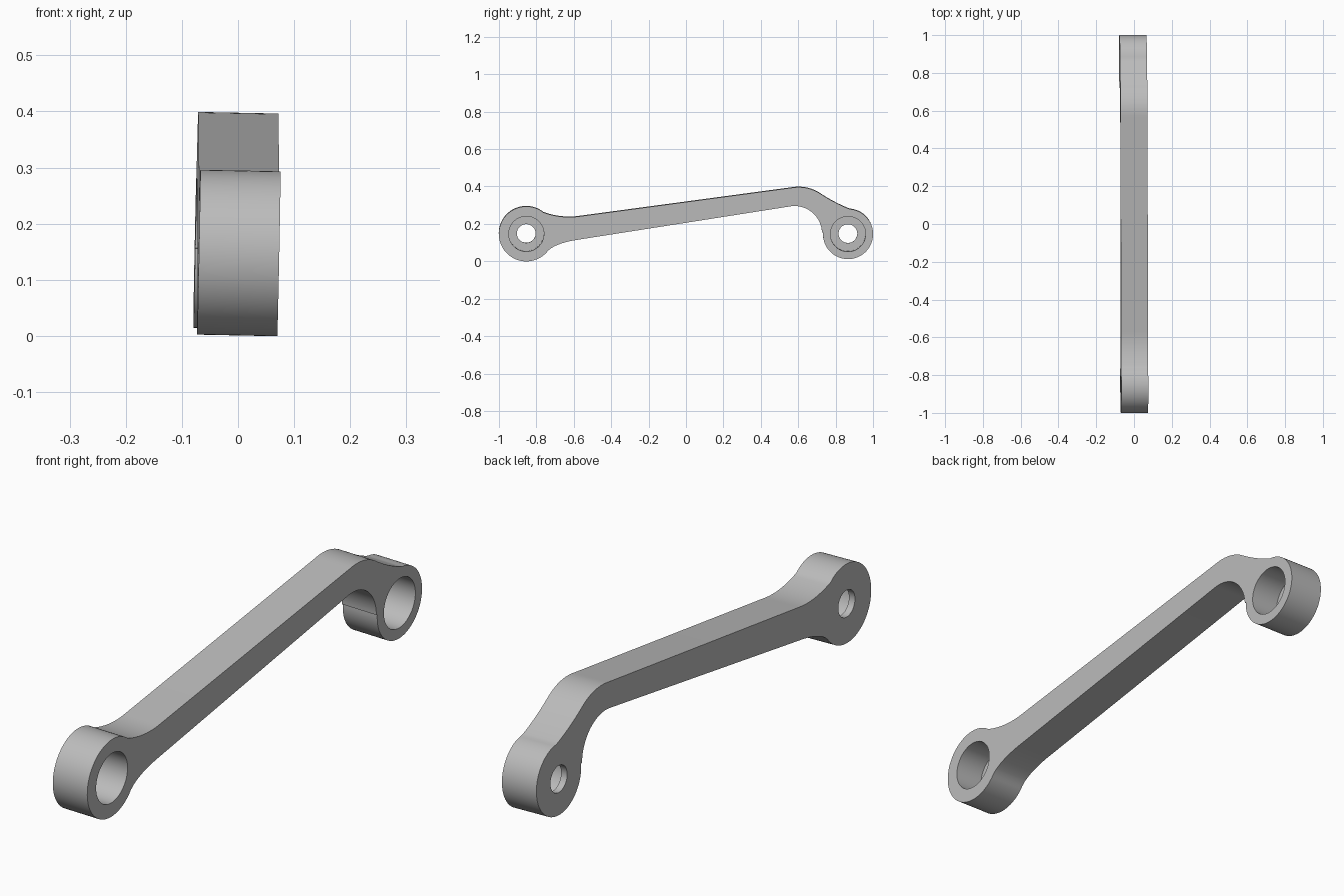
import bpy, bmesh
from math import cos, sin, radians
from mathutils import Vector, Matrix

cube = bpy.data.objects.get("Cube")
if cube:
    bpy.data.objects.remove(cube, do_unlink=True)

HALF = 0.0715       # half the thickness of the link
FLOOR = 0.025       # web left at the bottom of each counterbore
FRONT, FRONT_R = (-0.854, 0.148), 0.147
BACK, BACK_R = (0.866, 0.147), 0.134

grey = bpy.data.materials.new("plain grey")
grey.use_nodes = True
colour = (0.5, 0.5, 0.5, 1)
grey.diffuse_color = colour
grey.node_tree.nodes["Principled BSDF"].inputs["Base Color"].default_value = colour


def arc(centre, r, start, end, n):
    angles = [radians(start + (end - start) * i / n) for i in range(n + 1)]
    return [(centre[0] + r * cos(a), centre[1] + r * sin(a)) for a in angles]


def bend(a, b, c, n=12):
    a, b, c = Vector(a), Vector(b), Vector(c)
    ts = [i / n for i in range(n + 1)]
    return [tuple(a * (1 - t) ** 2 + b * 2 * t * (1 - t) + c * t * t) for t in ts]


def slab(name, outline, x0, x1):
    """Extrude a closed (y, z) outline along x."""
    bm = bmesh.new()
    face = bm.faces.new([bm.verts.new((x0, y, z)) for y, z in outline])
    top = bmesh.ops.extrude_face_region(bm, geom=[face])["geom"]
    verts = [v for v in top if isinstance(v, bmesh.types.BMVert)]
    bmesh.ops.translate(bm, verts=verts, vec=(x1 - x0, 0, 0))
    bmesh.ops.recalc_face_normals(bm, faces=bm.faces)
    mesh = bpy.data.meshes.new(name)
    bm.to_mesh(mesh)
    bm.free()
    mesh.materials.append(grey)
    ob = bpy.data.objects.new(name, mesh)
    bpy.context.collection.objects.link(ob)
    return ob


# Outline: front eye, lower edge, hook, back eye, upper edge
outline = arc(FRONT, FRONT_R, 54, 322, 56)
outline += bend((-0.725, 0.069), (-0.68, 0.1), (-0.59, 0.115))
outline += arc((0.58, 0.15), 0.147, 98, 2, 24)
outline += arc(BACK, BACK_R, 177, 445, 56)
outline += bend((0.867, 0.284), (0.79, 0.315), (0.715, 0.365))
outline += bend((0.715, 0.365), (0.645, 0.409), (0.56, 0.394))[1:]
outline += bend((-0.57, 0.242), (-0.665, 0.228), (-0.763, 0.263))
link = slab("link_arm", outline, -HALF, HALF)

# Counterbores open on the left side, with small through holes
cutters = []
for centre in (FRONT, BACK):
    cutters.append(slab("counterbore_cutter", arc(centre, 0.094, 0, 354, 59), FLOOR - HALF, 0.2))
    cutters.append(slab("pin_hole_cutter", arc(centre, 0.05, 0, 352.5, 47), -0.2, 0.1))
bpy.ops.object.select_all(action="DESELECT")
bpy.context.view_layer.objects.active = link
link.select_set(True)
for cutter in cutters:
    cutter.hide_render = True
    mod = link.modifiers.new("bore", "BOOLEAN")
    mod.object, mod.operation, mod.solver = cutter, "DIFFERENCE", "EXACT"
    bpy.ops.object.modifier_apply(modifier=mod.name)
for cutter in cutters:
    bpy.data.objects.remove(cutter, do_unlink=True)

# The whole link leans very slightly
link.data.transform(Matrix.Translation((-0.005, 0, 0))
                    @ Matrix.Rotation(0.02, 4, "Y") @ Matrix.Rotation(0.004, 4, "Z"))
bpy.ops.object.shade_smooth_by_angle(angle=radians(25))
